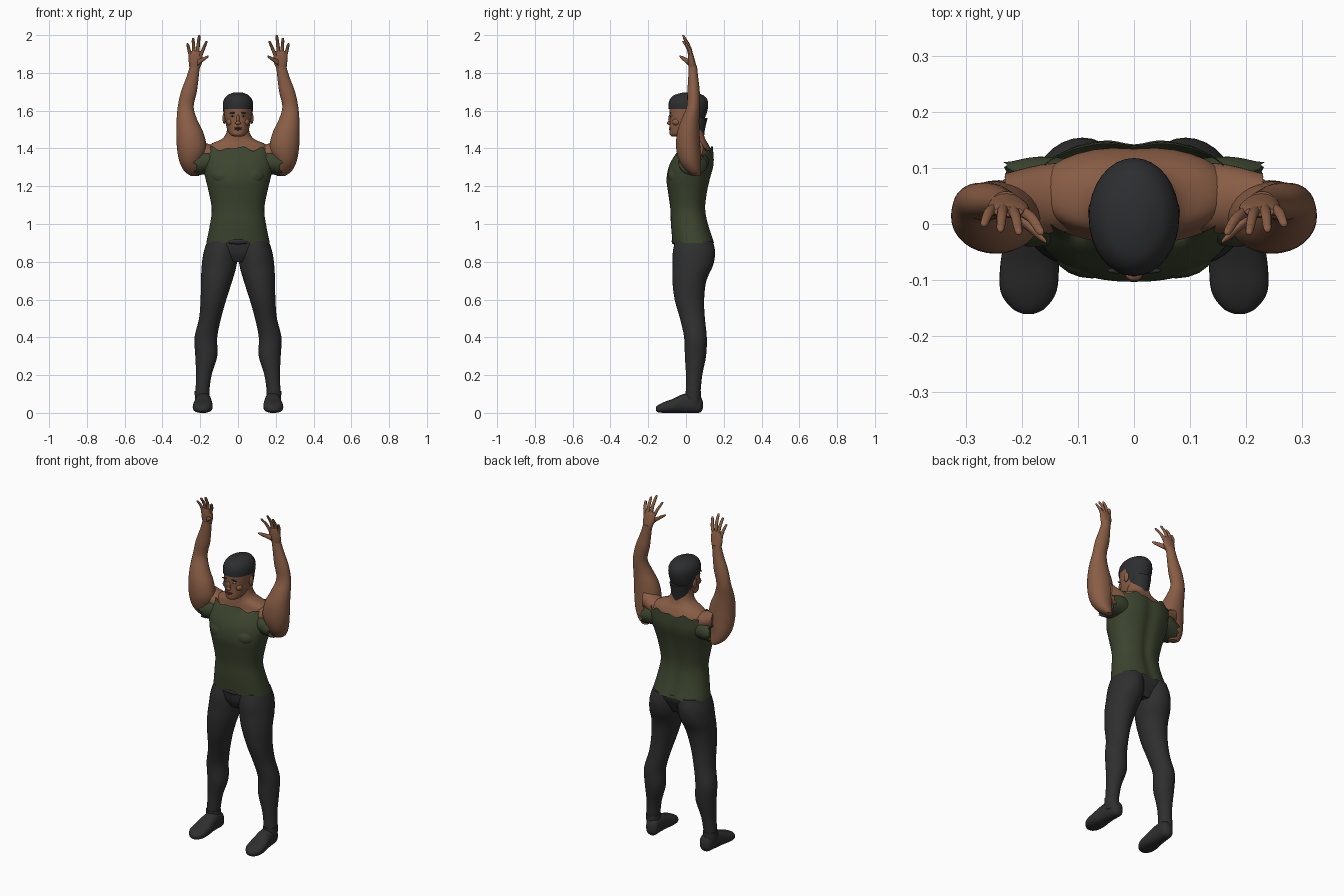
import bpy, bmesh, math
from mathutils import Matrix, Vector

if "Cube" in bpy.data.objects:
    bpy.data.objects.remove(bpy.data.objects["Cube"], do_unlink=True)


def material(name, color):
    mat = bpy.data.materials.new(name)
    mat.use_nodes = True
    mat.diffuse_color = (*color, 1)
    mat.node_tree.nodes["Principled BSDF"].inputs["Base Color"].default_value = (*color, 1)
    return mat


SKIN = material("brown skin", (.25, .11, .06))
LIPS = material("dark brown lips", (.13, .045, .03))
SHIRT = material("olive shirt", (.045, .058, .028))
TROUSERS = material("charcoal trousers", (.028, .028, .028))
HAIR = material("black hair", (.026, .027, .029))
EYE = material("eye white", (.4, .36, .32))


def finish(name, bm, mat, mirror=False):
    """Turn a bmesh into a smooth object, optionally mirrored across x."""
    bmesh.ops.recalc_face_normals(bm, faces=bm.faces[:])
    mesh = bpy.data.meshes.new(name)
    bm.to_mesh(mesh)
    bm.free()
    mesh.materials.append(mat)
    obj = bpy.data.objects.new(name, mesh)
    bpy.context.collection.objects.link(obj)
    bpy.ops.object.select_all(action="DESELECT")
    obj.select_set(True)
    bpy.context.view_layer.objects.active = obj
    bpy.ops.object.shade_smooth_by_angle(angle=math.radians(50))
    if mirror:
        obj.modifiers.new("Mirror", "MIRROR")
    return obj


def spline(rings, steps):
    """Smoothly interpolate between the given rings."""
    out = []
    for i in range(len(rings) - 1):
        p0, p1 = rings[max(i - 1, 0)], rings[i]
        p2, p3 = rings[i + 1], rings[min(i + 2, len(rings) - 1)]
        for k in range(steps):
            t = k / steps
            out.append([.5 * (2 * b + (c - a) * t + (2 * a - 5 * b + 4 * c - d) * t * t
                              + (3 * b - a - 3 * c + d) * t ** 3)
                        for a, b, c, d in zip(p0, p1, p2, p3)])
    return out + [list(rings[-1])]


def loft_mesh(rings, axis="z", sides=32, steps=4, power=2, jag=0, groove=0, closed=True):
    """Rings are (a, b, position, radius a, radius b) across the chosen axis."""
    bm = bmesh.new()
    path = spline(rings, steps)
    loops = []
    for n, (a, b, c, ra, rb) in enumerate(path):
        loop = []
        for i in range(sides):
            t = math.tau * i / sides
            u, v = math.cos(t), math.sin(t)
            u = math.copysign(abs(u) ** (2 / power), u)
            v = math.copysign(abs(v) ** (2 / power), v)
            if v > 0:  # spine channel
                v *= 1 - groove * math.exp(-(u * 5) ** 2)
            d = c
            if n == len(path) - 1:  # torn edge
                d += jag * (math.sin(7 * t) + .7 * math.sin(13 * t + 1))
            p, q = a + u * ra, b + v * rb
            loop.append(bm.verts.new({"z": (p, q, d), "x": (d, p, q), "y": (p, d, q)}[axis]))
        loops.append(loop)
    for low, high in zip(loops, loops[1:]):
        for i in range(sides):
            j = (i + 1) % sides
            bm.faces.new((low[i], low[j], high[j], high[i]))
    if closed:
        bm.faces.new(loops[0])
        bm.faces.new(loops[-1])
    return bm


def loft(name, mat, rings, mirror=False, **options):
    return finish(name, loft_mesh(rings, **options), mat, mirror)


def blob(name, mat, place, size, mirror=False, turn=0):
    bm = bmesh.new()
    matrix = Matrix.Translation(place) @ Matrix.Rotation(turn, 4, "Y") @ Matrix.Diagonal((*size, 1))
    bmesh.ops.create_uvsphere(bm, u_segments=20, v_segments=12, radius=1, matrix=matrix)
    return finish(name, bm, mat, mirror)


# Trousers: pelvis and legs
loft("trouser_hips", TROUSERS, [
    (0, .035, .8, .06, .07), (0, .035, .84, .13, .09),
    (0, .04, .88, .165, .103), (0, .04, .915, .163, .105)], groove=.06)
loft("trouser_leg", TROUSERS, [
    (.083, .042, .91, .08, .1), (.092, .042, .85, .09, .112), (.1, .036, .78, .092, .107),
    (.113, .018, .7, .083, .09), (.13, .018, .6, .068, .078), (.148, .034, .5, .058, .066),
    (.17, .05, .4, .06, .06), (.168, .05, .3, .058, .056),
    (.181, .043, .2, .041, .043), (.19, .038, .1, .036, .038)], mirror=True)
blob("waistband_front", TROUSERS, (0, -.062, .908), (.06, .014, .016))

# Shoes: low pointed foot with an ankle collar
loft("shoe", TROUSERS, [
    (.178, .04, .09, .012, .015), (.178, .046, .075, .034, .044), (.182, .053, .03, .041, .053),
    (.184, .049, -.02, .045, .049), (.186, .037, -.07, .052, .037),
    (.188, .028, -.12, .05, .028), (.188, .022, -.15, .03, .018),
    (.188, .021, -.16, .01, .008)], axis="y", power=2.4, mirror=True)
loft("shoe_collar", TROUSERS, [
    (.186, .038, .04, .038, .042), (.189, .038, .08, .039, .041),
    (.19, .038, .115, .04, .041)], mirror=True)

# Shirt: torn off-shoulder top with short sleeve stubs
loft("shirt_body", SHIRT, [
    (0, .041, .9, .168, .112), (0, .02, 1, .148, .1), (0, .011, 1.08, .139, .094),
    (0, .01, 1.17, .155, .105), (0, .014, 1.24, .172, .117), (0, .033, 1.32, .188, .118),
    (0, .056, 1.4, .178, .09)], sides=96, power=2.3, jag=.008, groove=.1, closed=False)
loft("shirt_sleeve", SHIRT, [
    (.045, 1.325, .1, .07, .06), (.04, 1.328, .17, .08, .065),
    (.037, 1.315, .225, .073, .058)], axis="x", sides=64, jag=.008, mirror=True, closed=False)
for side in (-1, 1):
    blob("chest_muscle", SHIRT, (side * .075, -.045, 1.255), (.07, .052, .055))

# Shoulders and neck
loft("shoulders_and_neck", SKIN, [
    (0, .035, 1.31, .17, .1), (0, .054, 1.38, .174, .084), (0, .05, 1.42, .15, .072),
    (0, .042, 1.45, .085, .062), (0, .035, 1.49, .06, .058),
    (0, .03, 1.56, .055, .055)], power=2.2, groove=.05)
loft("shoulder_bridge", SKIN, [
    (.05, 1.36, .09, .06, .05), (.045, 1.375, .16, .062, .05),
    (.04, 1.4, .23, .05, .055)], axis="x", mirror=True)

# Arms: oversized upper arm narrowing to a raised forearm
loft("arm", SKIN, [
    (.228, .056, 1.255, .022, .02), (.24, .04, 1.28, .044, .038), (.25, .022, 1.33, .06, .055),
    (.245, .012, 1.4, .078, .064), (.254, .012, 1.48, .072, .06), (.27, .022, 1.55, .055, .048),
    (.277, .038, 1.62, .042, .035), (.26, .04, 1.7, .042, .033),
    (.24, .038, 1.78, .032, .026), (.228, .036, 1.84, .026, .022)], mirror=True)

# Hands
loft("palm", SKIN, [
    (.23, .037, 1.82, .026, .022), (.225, .03, 1.86, .036, .019),
    (.224, .025, 1.895, .036, .014), (.224, .022, 1.915, .026, .008)], mirror=True)
fingers = {
    "index_finger": ((.199, .022, 1.89), (.165, -.015, 1.97)),
    "middle_finger": ((.216, .025, 1.9), (.205, -.015, 2)),
    "ring_finger": ((.233, .027, 1.9), (.238, -.01, 1.985)),
    "little_finger": ((.249, .027, 1.88), (.268, 0, 1.957))}
for name, ends in fingers.items():
    base, tip = map(Vector, ends)
    middle = base.lerp(tip, .5) + Vector((0, .007, 0))
    near_tip = base.lerp(tip, .92)
    loft(name, SKIN, [(*p, r, r) for p, r in (
        (base, .01), (middle, .009), (near_tip, .007), (tip, .003))], sides=12, mirror=True)
loft("thumb", SKIN, [
    (.02, 1.853, .215, .014, .016), (-.002, 1.868, .19, .01, .012),
    (-.02, 1.88, .17, .008, .009), (-.032, 1.888, .156, .003, .004)],
    axis="x", sides=12, mirror=True)

# Head
head_rings = [
    (0, -.05, 1.464, .022, .025), (0, -.036, 1.474, .042, .05), (0, -.014, 1.5, .057, .073),
    (0, .002, 1.545, .068, .088), (0, .011, 1.6, .075, .099), (0, .013, 1.645, .073, .099),
    (0, .014, 1.677, .052, .075), (0, .014, 1.692, .018, .026)]
loft("head", SKIN, head_rings)
blob("nose_bridge", SKIN, (0, -.084, 1.552), (.009, .01, .028))
blob("nose_tip", SKIN, (0, -.09, 1.535), (.015, .012, .01))
blob("upper_lip", LIPS, (0, -.083, 1.508), (.023, .008, .005))
blob("lower_lip", LIPS, (0, -.081, 1.5), (.019, .009, .005))
blob("chin", SKIN, (0, -.068, 1.48), (.024, .018, .014))
blob("ear", SKIN, (.073, .022, 1.56), (.009, .018, .03), mirror=True)
blob("cheek", SKIN, (.04, -.05, 1.54), (.022, .022, .02), mirror=True)
blob("eye", EYE, (.029, -.078, 1.572), (.012, .006, .005), mirror=True)
blob("iris", HAIR, (.029, -.082, 1.572), (.005, .003, .0045), mirror=True)
blob("eyebrow", HAIR, (.03, -.083, 1.588), (.018, .005, .0035), mirror=True, turn=.1)


def hair_part(name, cuts):
    """Slightly larger copy of the head, trimmed by planes."""
    bm = loft_mesh([(a, b, c + .004, ra + .005, rb + .004) for a, b, c, ra, rb in head_rings])
    for point, normal in cuts:
        bmesh.ops.bisect_plane(bm, geom=bm.verts[:] + bm.edges[:] + bm.faces[:],
                               plane_co=point, plane_no=normal, clear_inner=True)
    finish(name, bm, HAIR)


# Close-cropped hair: crown and the back of the head
hair_part("hair_crown", [((0, 0, 1.608), (0, 0, 1))])
hair_part("hair_back", [((0, .035, 1.55), (0, 1, .2)), ((0, 0, 1.49), (0, 0, 1))])
loft("hair_nape", HAIR, [
    (0, .052, 1.465, .046, .044), (0, .05, 1.5, .052, .05),
    (0, .048, 1.56, .06, .066)], sides=32)
